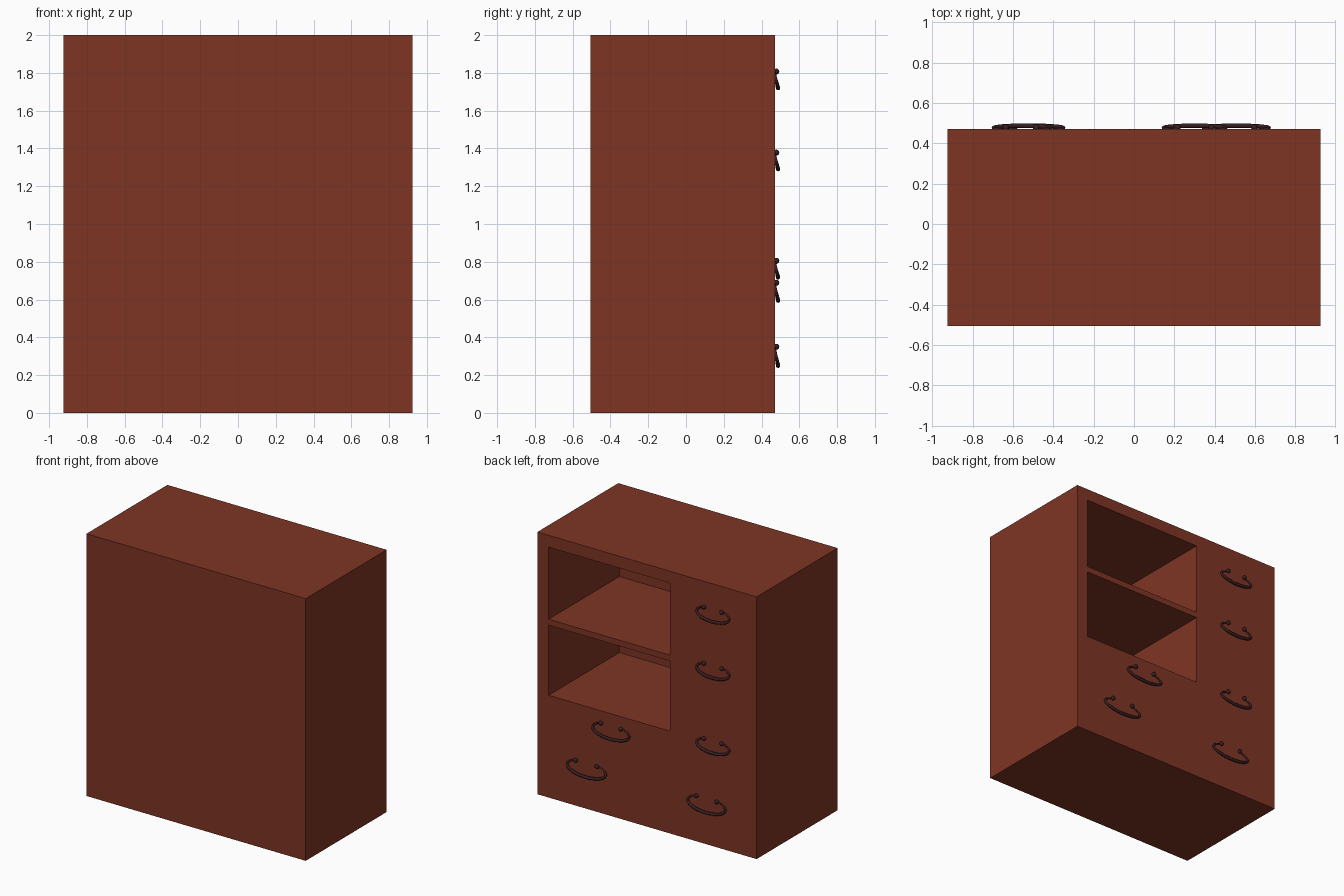
import bpy, bmesh, math
from mathutils import Vector, Matrix

if "Cube" in bpy.data.objects:
    bpy.data.objects.remove(bpy.data.objects["Cube"])


def material(name, rgb):
    m = bpy.data.materials.new(name)
    m.diffuse_color = (*rgb, 1.0)
    m.use_nodes = True
    m.node_tree.nodes["Principled BSDF"].inputs["Base Color"].default_value = m.diffuse_color
    return m


WOOD = material("red brown wood", (0.21, 0.036, 0.018))
METAL = material("dark bronze", (0.04, 0.013, 0.015))


def finish(bm, name, mat):
    bmesh.ops.recalc_face_normals(bm, faces=bm.faces)
    mesh = bpy.data.meshes.new(name)
    bm.to_mesh(mesh)
    bm.free()
    mesh.materials.append(mat)
    obj = bpy.data.objects.new(name, mesh)
    bpy.context.collection.objects.link(obj)
    return obj


def box(name, lo, hi):
    lo, hi = Vector(lo), Vector(hi)
    bm = bmesh.new()
    bmesh.ops.create_cube(bm, size=1, matrix=Matrix.Translation((lo + hi) / 2)
                          @ Matrix.Diagonal((*(hi - lo), 1)))
    return finish(bm, name, WOOD)


# Cabinet body with two open shelves cut into the +y side
FACE_Y = 0.47
body = box("cabinet_body", (-0.925, -0.505, 0), (0.925, FACE_Y, 2))
for z0, z1 in ((0.78, 1.315), (1.36, 1.91)):
    cutter = box("shelf_cutter", (-0.193, -0.383, z0), (0.83, 0.6, z1))
    cutter.hide_render = True
    mod = body.modifiers.new("shelf", 'BOOLEAN')
    mod.operation, mod.solver, mod.object = 'DIFFERENCE', 'EXACT', cutter
    bpy.context.view_layer.objects.active = body
    bpy.ops.object.modifier_apply(modifier=mod.name)
    bpy.data.objects.remove(cutter)


# Drawer pull: tapered hanging arc, tilted outward, with a ball at each end
def pull(name, x, z_ball, width, drop):
    bm = bmesh.new()
    steps, sides = 28, 10
    thick = 0.012
    a, b = width / 2 - 0.01, (drop - thick) / 1.84
    start = math.radians(57)
    zc = z_ball - b * math.sin(start)
    rings = []
    for i in range(steps + 1):
        t = start - (math.pi + 2 * start) * i / steps
        z = zc + b * math.sin(t)
        down = (z_ball - z) / drop
        centre = Vector((x + a * math.cos(t), FACE_Y - 0.003 + 0.023 * down, z))
        r = 0.006 + (thick - 0.006) * down
        out = Vector((b * math.cos(t), 0, a * math.sin(t))).normalized()
        ring = []
        for k in range(sides):
            p = 2 * math.pi * k / sides
            ring.append(bm.verts.new(centre + r * (math.cos(p) * out
                                     + math.sin(p) * Vector((0, 1, 0)))))
        rings.append(ring)
    for r0, r1 in zip(rings, rings[1:]):
        for k in range(sides):
            n = (k + 1) % sides
            bm.faces.new((r0[k], r0[n], r1[n], r1[k]))
    bm.faces.new(rings[0])
    bm.faces.new(rings[-1])
    for s in (-1, 1):
        pos = (x + s * a * math.cos(start), FACE_Y + 0.008, z_ball)
        bmesh.ops.create_uvsphere(bm, u_segments=14, v_segments=8, radius=0.016,
                                  matrix=Matrix.Translation(pos))
    obj = finish(bm, name, METAL)
    obj.data.shade_smooth()
    return obj


# Narrow drawer column
for i, z in enumerate((1.807, 1.378, 0.805)):
    pull(f"column_pull_{i + 1}", -0.56, z, 0.295, 0.1)
pull("column_pull_4", -0.507, 0.35, 0.338, 0.113)
# Wide drawers below the shelves
pull("wide_drawer_pull_upper", 0.30, 0.689, 0.33, 0.107)
pull("wide_drawer_pull_lower", 0.507, 0.35, 0.347, 0.113)
